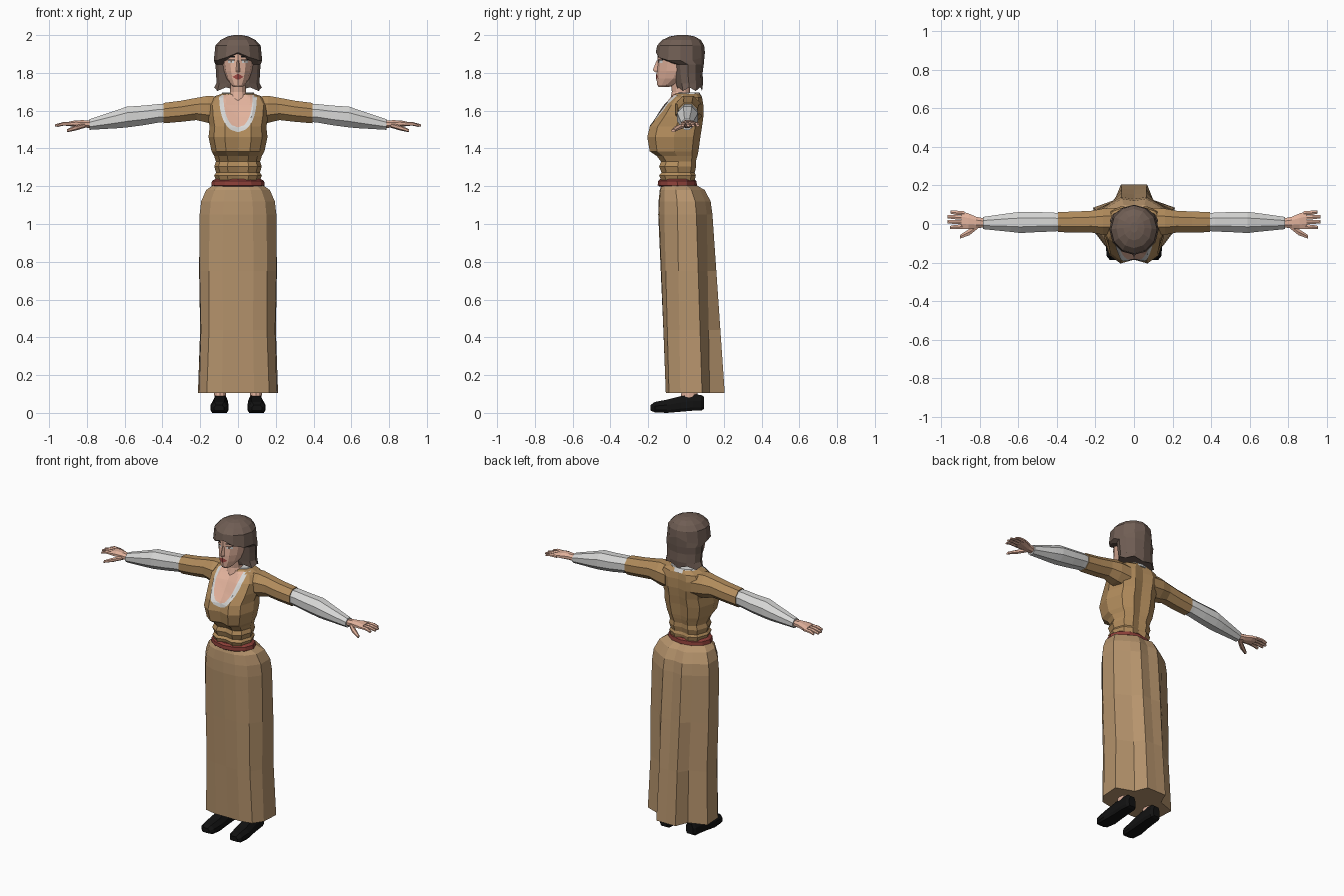
import bpy, bmesh, math
from mathutils import Vector
from mathutils.bvhtree import BVHTree

if "Cube" in bpy.data.objects:
    bpy.data.objects.remove(bpy.data.objects["Cube"])


def material(name, r, g, b):
    m = bpy.data.materials.new(name)
    m.diffuse_color = (r, g, b, 1)
    m.use_nodes = True
    m.node_tree.nodes["Principled BSDF"].inputs["Base Color"].default_value = m.diffuse_color
    return m


BODICE = material("bodice tan", .445, .262, .107)
SKIRT = material("skirt tan", .468, .296, .152)
WHITE = material("linen white", .68, .68, .67)
SKIN = material("skin", .76, .445, .332)
HAIR = material("hair brown", .162, .112, .089)
BELT = material("belt red", .262, .05, .04)
BLACK = material("black", .006, .006, .006)
LIPS = material("lip red", .36, .07, .06)


def finish(bm, name, mat):
    bmesh.ops.recalc_face_normals(bm, faces=bm.faces)
    me = bpy.data.meshes.new(name)
    bm.to_mesh(me)
    bm.free()
    me.materials.append(mat)
    ob = bpy.data.objects.new(name, me)
    bpy.context.collection.objects.link(ob)
    return ob


def loft(name, rings, mat):
    """Skin a list of equal closed rings and cap both ends."""
    bm = bmesh.new()
    vs = [[bm.verts.new(p) for p in r] for r in rings]
    n = len(vs[0])
    for a, b in zip(vs, vs[1:]):
        for i in range(n):
            j = (i + 1) % n
            bm.faces.new((a[i], a[j], b[j], b[i]))
    bm.faces.new(vs[0])
    bm.faces.new(vs[-1])
    return finish(bm, name, mat)


def closed(half, z):
    """Mirror a front-to-back half outline into a full ring."""
    pts = list(half) + [(-x, y) for x, y in reversed(half[1:-1])]
    return [Vector((x, y, z)) for x, y in pts]


OVAL = [((math.sin(a)), .5 - .5 * math.cos(a))
        for a in [math.pi * i / 6 for i in range(7)]]
BUST = [(0, .07), (.45, 0), (.82, .15), (1, .5), (.8, .87), (.4, 1), (0, .95)]


def stack(rows, shape=OVAL, cx=0):
    """Rings from rows of (z, half width, front y, back y)."""
    return [[p + Vector((cx, 0, 0)) for p in
             closed([(w * u, y0 + (y1 - y0) * v) for u, v in shape], z)]
            for z, w, y0, y1 in rows]


def limb(name, rows, side, mat, n=8):
    """Sideways limb from rows of (x, z, half height, y, half depth)."""
    rings = []
    for x, z, hz, y, hy in rows:
        ang = [math.tau * (i + .5) / n for i in range(n)]
        rings.append([Vector((side * x, y + hy * 1.06 * math.cos(a),
                              z + hz * 1.06 * math.sin(a))) for a in ang])
    return loft(name, rings, mat)


def plate(name, target, zs, span, off, mat, cols=8):
    """Thin patch laid on the front of a target; span(z) gives x limits."""
    me = target.data
    tree = BVHTree.FromPolygons([v.co for v in me.vertices],
                                [p.vertices[:] for p in me.polygons])
    bm = bmesh.new()
    grid = []
    for z in zs:
        x0, x1 = span(z)
        row = []
        for i in range(cols + 1):
            x = x0 + (x1 - x0) * i / cols
            hit = tree.ray_cast(Vector((x, -1, z)), Vector((0, 1, 0)))[0]
            if hit is None:
                hit = tree.find_nearest(Vector((x, -.06, z)))[0]
            row.append(bm.verts.new(hit + Vector((0, -off, 0))))
        grid.append(row)
    for a, b in zip(grid, grid[1:]):
        for i in range(cols):
            bm.faces.new((a[i], a[i + 1], b[i + 1], b[i]))
    ob = finish(bm, name, mat)
    if sum(p.normal.y for p in ob.data.polygons) > 0:
        ob.data.flip_normals()
    return ob


def steps(a, b, n):
    return [a + (b - a) * i / n for i in range(n + 1)]


# Skirt: blends from the hip outline to a hem with a box pleat at the back
hip = [(0, -.147), (.08, -.142), (.15, -.115), (.203, -.045), (.203, .055),
       (.12, .11), (.065, .14), (0, .13)]
hem = [(0, -.105), (.085, -.107), (.165, -.09), (.205, -.03), (.212, .085),
       (.1, .125), (.068, .205), (0, .205)]
rings = []
for z in (.105, .44, .75, 1.05):
    t = (1.05 - z) / .945
    pinch = .96 if z == .44 else 1
    rings.append(closed([((a + (c - a) * t) * pinch, b + (d - b) * t)
                         for (a, b), (c, d) in zip(hip, hem)], z))
for z, s in ((1.12, .96), (1.18, .83), (1.205, .65)):
    rings.append(closed([(x * s, -.1 + (y + .1) * s) for x, y in hip], z))
loft("skirt", rings, SKIRT)

# Belt
loft("belt", stack([(1.198, .13, -.14, .05), (1.205, .142, -.15, .058),
                    (1.228, .138, -.148, .055), (1.238, .12, -.135, .045)]), BELT)

# Bodice with gathered waist folds
bodice = loft("bodice", stack([
    (1.225, .115, -.13, .045), (1.258, .126, -.142, .052),
    (1.272, .116, -.13, .046), (1.305, .126, -.142, .054),
    (1.33, .117, -.132, .052), (1.36, .126, -.155, .06),
    (1.385, .14, -.192, .066), (1.46, .156, -.205, .076),
    (1.515, .15, -.192, .085), (1.57, .16, -.15, .092),
    (1.63, .165, -.108, .092), (1.67, .14, -.072, .085),
    (1.69, .085, -.055, .07)], BUST), BODICE)


# Neckline: white trim with skin inside, both following the bodice
def u_width(top, bottom, wide):
    def span(z):
        t = max(0, min(1, (top - z) / (top - bottom)))
        w = wide * math.sqrt(max(0, 1 - t ** 2.4)) + .003
        return -w, w
    return span


plate("neckline_trim", bodice, steps(1.487, 1.683, 16),
      u_width(1.69, 1.487, .097), .005, WHITE, 12)
plate("chest_skin", bodice, steps(1.512, 1.685, 16),
      u_width(1.69, 1.512, .074), .009, SKIN, 12)
loft("collar", stack([(1.672, .1, -.05, .085), (1.695, .084, -.048, .072),
                      (1.697, .06, -.045, .05)]), WHITE)

# Neck and head
loft("neck", stack([(1.6, .07, -.09, .03), (1.66, .055, -.083, .03),
                    (1.70, .042, -.075, .02), (1.78, .045, -.085, .02)]), SKIN)
head = loft("head", stack([
    (1.726, .024, -.145, -.09), (1.737, .038, -.153, -.05),
    (1.77, .06, -.156, .02), (1.81, .074, -.155, .05),
    (1.86, .082, -.15, .06), (1.9, .08, -.15, .06), (1.95, .06, -.12, .05)]), SKIN)
loft("nose", [[Vector(p) for p in r] for r in (
    [(-.007, -.145, 1.865), (0, -.156, 1.865), (.007, -.145, 1.865)],
    [(-.012, -.148, 1.815), (0, -.176, 1.815), (.012, -.148, 1.815)],
    [(-.012, -.148, 1.805), (0, -.164, 1.803), (.012, -.148, 1.805)])], SKIN)


# Painted face details
def lip_span(z):
    w = .027 * (1 - abs(z - 1.779) / .016)
    return -w - .002, w + .002


plate("lips", head, steps(1.765, 1.793, 4), lip_span, .004, LIPS)
for s, tag in ((1, "left"), (-1, "right")):
    for part, lo, hi, x0, x1, off, mat in (
            ("eyebrow", 1.882, 1.889, .016, .064, .004, BLACK),
            ("eye_white", 1.853, 1.867, .02, .052, .003, WHITE),
            ("eyelash", 1.866, 1.870, .017, .056, .005, BLACK),
            ("iris", 1.854, 1.867, .031, .041, .005, HAIR)):
        plate(tag + "_" + part, head, (lo, hi),
              lambda z: (s * x0, s * x1), off, mat, 4)

# Hair: chin-length bob with ragged tips and a parted fringe
rings = stack([
    (1.71, .126, -.05, .085), (1.745, .114, -.06, .09), (1.80, .116, -.068, .088),
    (1.845, .12, -.075, .094), (1.908, .128, -.16, .1), (1.945, .12, -.153, .096),
    (1.975, .092, -.125, .078), (1.993, .055, -.085, .045), (2.0, .02, -.045, .01)])
for i, p in enumerate(rings[0]):
    p.z += .014 if i % 2 else -.006
for p in rings[4]:
    p.z -= .042 * min(1, abs(p.x) / .1)
loft("hair", rings, HAIR)

for s, tag in ((1, "left"), (-1, "right")):
    # Short sleeve, linen undersleeve
    limb(tag + "_sleeve", [
        (.09, 1.60, .075, .015, .07), (.16, 1.607, .073, .012, .07),
        (.22, 1.609, .06, .012, .058), (.3, 1.597, .057, .01, .056),
        (.395, 1.587, .055, .01, .053)], s, BODICE)
    limb(tag + "_undersleeve", [
        (.38, 1.588, .048, .01, .047), (.42, 1.586, .05, .01, .05),
        (.50, 1.575, .053, .01, .053), (.59, 1.566, .056, .008, .056),
        (.64, 1.555, .049, .008, .05), (.785, 1.527, .029, .005, .032)], s, WHITE)
    # Hand with spread fingers and thumb
    limb(tag + "_palm", [
        (.77, 1.527, .019, .005, .023), (.82, 1.53, .02, .008, .03),
        (.86, 1.532, .017, .014, .042), (.895, 1.53, .012, .02, .046)], s, SKIN)
    for k, (y0, y1, tip) in enumerate(((.055, .062, .952), (.032, .038, .97),
                                       (.009, .012, .97), (-.013, -.018, .955))):
        limb(f"{tag}_finger_{k + 1}", [
            (.88, 1.53, .01, y0, .012), (.925, 1.53, .009, (y0 + y1) / 2, .012),
            (tip, 1.521, .006, y1, .009)], s, SKIN, 6)
    limb(tag + "_thumb", [
        (.81, 1.522, .012, -.01, .014), (.855, 1.51, .013, -.042, .018),
        (.905, 1.494, .008, -.067, .01)], s, SKIN, 6)

    # Ankle and shoe
    loft(tag + "_ankle", stack([(.06, .03, -.03, .06), (.15, .032, -.02, .06)],
                               cx=s * .095), SKIN)
    rings = []
    for y, w, lo, hi, x in ((-.187, .026, .012, .042, .1), (-.165, .043, .003, .058, .1),
                            (-.1, .048, 0, .07, .098), (-.03, .042, .006, .088, .095),
                            (.04, .04, .012, .098, .093), (.08, .036, .012, .095, .092),
                            (.095, .024, .02, .085, .092)):
        h = hi - lo
        rings.append([Vector((s * x + u * w, y, lo + v * h)) for u, v in
                      ((-.8, 0), (.8, 0), (1, .2), (1, .6), (.6, 1),
                       (-.6, 1), (-1, .6), (-1, .2))])
    loft(tag + "_shoe", rings, BLACK)
